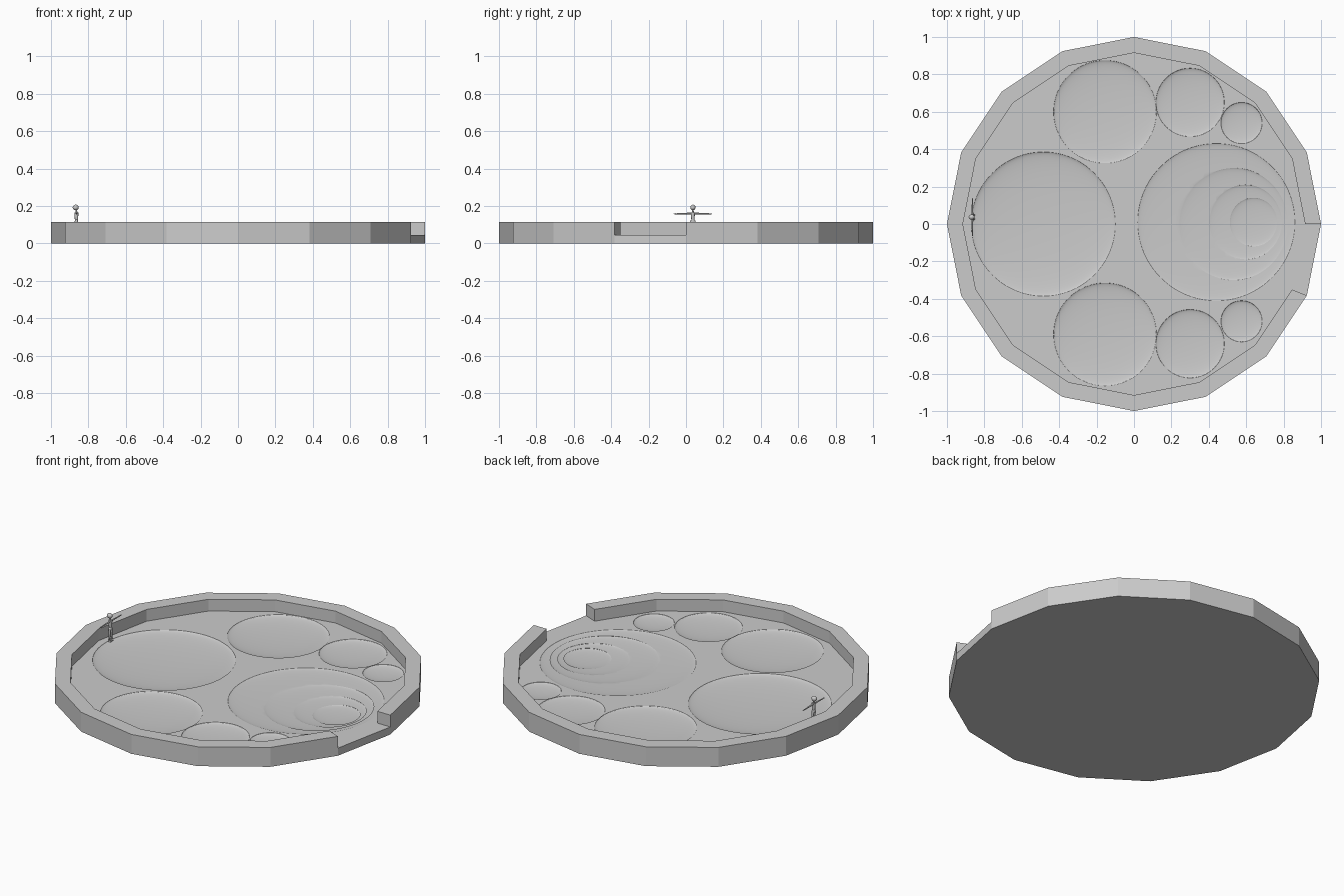
import bpy, bmesh, math
from mathutils import Vector, Matrix

if "Cube" in bpy.data.objects:
    bpy.data.objects.remove(bpy.data.objects["Cube"])

FLOOR, RIM, INNER, SIDES = 0.045, 0.115, 0.915, 16

grey = bpy.data.materials.new("plain_grey")
grey.diffuse_color = (0.6, 0.6, 0.6, 1)
grey.use_nodes = True
grey.node_tree.nodes["Principled BSDF"].inputs["Base Color"].default_value = grey.diffuse_color


def make_object(name, bm):
    bmesh.ops.recalc_face_normals(bm, faces=bm.faces)
    mesh = bpy.data.meshes.new(name)
    bm.to_mesh(mesh)
    bm.free()
    mesh.materials.append(grey)
    ob = bpy.data.objects.new(name, mesh)
    bpy.context.collection.objects.link(ob)
    return ob


def smooth(ob, degrees):
    bpy.ops.object.select_all(action='DESELECT')
    ob.select_set(True)
    bpy.context.view_layer.objects.active = ob
    bpy.ops.object.shade_smooth_by_angle(angle=math.radians(degrees))


def ring_point(i, r, z):
    a = 2 * math.pi * i / SIDES
    return (r * math.cos(a), r * math.sin(a), z)


# Sixteen-sided base slab
bm = bmesh.new()
bottom = bm.faces.new([bm.verts.new(ring_point(i, 1, 0)) for i in range(SIDES)])
top = bmesh.ops.extrude_face_region(bm, geom=[bottom], use_keep_orig=True)
bmesh.ops.translate(bm, vec=(0, 0, FLOOR),
                    verts=[v for v in top["geom"] if isinstance(v, bmesh.types.BMVert)])
base = make_object("base", bm)

# Shallow dishes sunk in the floor: x, y, radius, depth, drop of the rim below the floor
dishes = [
    (-0.485, 0.0, 0.385, 0.025, 0),
    (-0.155, 0.60, 0.275, 0.021, 0), (-0.155, -0.59, 0.275, 0.021, 0),
    (0.30, 0.65, 0.183, 0.017, 0), (0.30, -0.64, 0.183, 0.017, 0),
    (0.575, 0.54, 0.11, 0.013, 0), (0.575, -0.52, 0.11, 0.013, 0),
    # stepped pool
    (0.44, 0.01, 0.42, 0.016, 0), (0.53, 0.0, 0.30, 0.015, 0.010),
    (0.595, 0.01, 0.20, 0.012, 0.020), (0.64, 0.01, 0.13, 0.010, 0.029),
]
for x, y, r, d, drop in dishes:
    bm = bmesh.new()
    bmesh.ops.create_uvsphere(bm, u_segments=80, v_segments=40, radius=1)
    bmesh.ops.transform(bm, verts=bm.verts,
                        matrix=Matrix.Translation((x, y, FLOOR - drop)) @ Matrix.Diagonal((r, r, d, 1)))
    cutter = make_object("dish_cutter", bm)
    cutter.hide_render = True
    mod = base.modifiers.new("dish", 'BOOLEAN')
    mod.operation = 'DIFFERENCE'
    mod.solver = 'EXACT'
    mod.object = cutter
    bpy.context.view_layer.objects.active = base
    bpy.ops.object.modifier_apply(modifier=mod.name)
    bpy.data.objects.remove(cutter, do_unlink=True)
smooth(base, 18)

# Rim wall with one open segment
bm = bmesh.new()
sections = [[bm.verts.new(ring_point(i, r, z)) for r, z in
             ((INNER, FLOOR), (1, FLOOR), (1, RIM), (INNER, RIM))] for i in range(SIDES)]
for a, b in zip(sections, sections[1:]):
    for k in range(4):
        n = (k + 1) % 4
        bm.faces.new((a[k], a[n], b[n], b[k]))
bm.faces.new(sections[0])
bm.faces.new(sections[-1])
make_object("rim_wall", bm)

# Small standing figure with outstretched arms
FX, FY = -0.864, 0.037


def ball(name, loc, size):
    bm = bmesh.new()
    bmesh.ops.create_uvsphere(bm, u_segments=16, v_segments=10, radius=1)
    bmesh.ops.transform(bm, verts=bm.verts,
                        matrix=Matrix.Translation(loc) @ Matrix.Diagonal((*size, 1)))
    smooth(make_object(name, bm), 40)


def limb(name, a, b, r1, r2):
    a, b = Vector(a), Vector(b)
    bm = bmesh.new()
    bmesh.ops.create_cone(bm, cap_ends=True, segments=12, radius1=r1, radius2=r2,
                          depth=(b - a).length)
    rot = (b - a).to_track_quat('Z', 'Y').to_matrix().to_4x4()
    bmesh.ops.transform(bm, verts=bm.verts, matrix=Matrix.Translation((a + b) / 2) @ rot)
    smooth(make_object(name, bm), 40)


ball("head", (FX - 0.004, FY, 0.192), (0.016, 0.014, 0.015))
limb("neck", (FX, FY, 0.160), (FX, FY, 0.185), 0.005, 0.004)
limb("torso", (FX, FY, 0.115), (FX, FY, 0.166), 0.008, 0.011)
ball("hips", (FX, FY, 0.117), (0.009, 0.014, 0.012))
for side, s in (("left", 1), ("right", -1)):
    limb(side + "_arm", (FX, FY + s * 0.006, 0.160), (FX, FY + s * 0.085, 0.158), 0.005, 0.003)
    ball(side + "_hand", (FX, FY + s * 0.092, 0.158), (0.003, 0.011, 0.003))
    limb(side + "_leg", (FX, FY + s * 0.008, 0.117), (FX, FY + s * 0.011, 0.044), 0.007, 0.004)
    ball(side + "_foot", (FX + 0.004, FY + s * 0.011, 0.046), (0.010, 0.005, 0.005))
